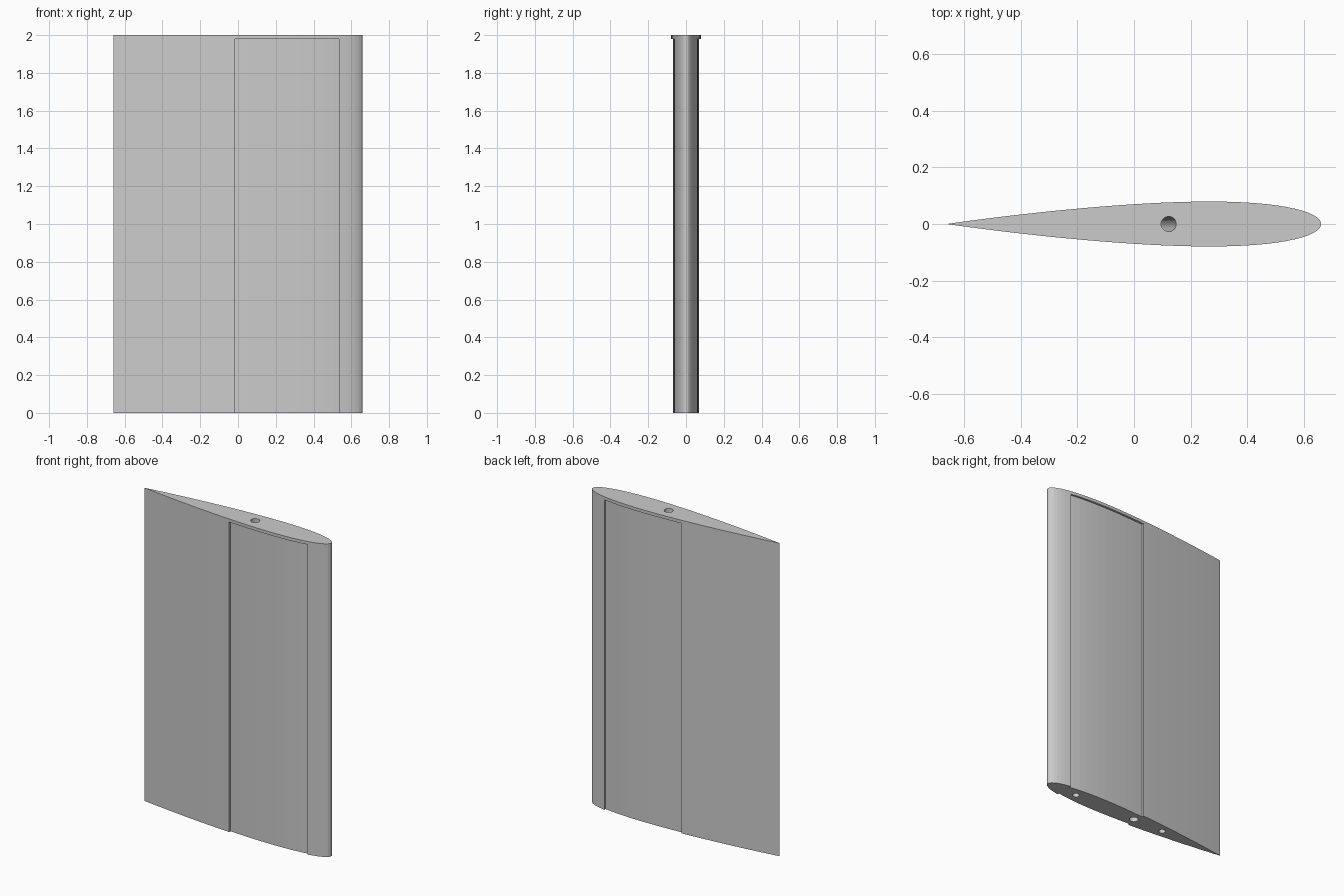
import bpy, bmesh, math
from mathutils import Vector

if "Cube" in bpy.data.objects:
    bpy.data.objects.remove(bpy.data.objects["Cube"])

CHORD, HEIGHT, LEDGE = 1.32, 2.0, 1.98
REC_A, REC_B, DEPTH = -0.015, 0.535, 0.013   # recessed panel: x range and depth

grey = bpy.data.materials.new("light_grey")
grey.diffuse_color = (0.6, 0.6, 0.6, 1)
grey.use_nodes = True
grey.node_tree.nodes["Principled BSDF"].inputs["Base Color"].default_value = grey.diffuse_color


def half_thickness(x):
    """Symmetric 12 percent wing section, leading edge at +x."""
    t = min(max((CHORD / 2 - x) / CHORD, 0), 1)
    return 0.6 * CHORD * (0.2969 * math.sqrt(t) - 0.126 * t - 0.3516 * t**2
                          + 0.2843 * t**3 - 0.1036 * t**4)


def outline(recessed):
    """Closed section; both versions have the same number of points."""
    n = 36
    xs = [CHORD / 2 * math.cos(math.pi * i / n) for i in range(1, n)]
    xs = [x for x in xs if min(abs(x - REC_A), abs(x - REC_B)) > 0.006]
    pts = [(x, half_thickness(x), REC_A < x < REC_B) for x in xs]
    for x in (REC_A, REC_B):      # doubled points form the panel steps
        pts += [(x, half_thickness(x), False), (x, half_thickness(x), True)]
    # order from leading to trailing edge, with each step the right way round
    pts.sort(key=lambda p: (-p[0], p[2] if p[0] == REC_B else not p[2]))
    side = [(x, y - DEPTH if recessed and r else y) for x, y, r in pts]
    return ([(CHORD / 2, 0)] + side + [(-CHORD / 2, 0)]
            + [(x, -y) for x, y in reversed(side)])


# Wing body: recessed section below, full section at the top rim
bm = bmesh.new()
rings = [[bm.verts.new((x, y, z)) for x, y in outline(rec)]
         for rec, z in ((True, 0), (True, LEDGE), (False, LEDGE), (False, HEIGHT))]
count = len(rings[0])
for lo, hi in zip(rings, rings[1:]):
    for i in range(count):
        j = (i + 1) % count
        bm.faces.new((lo[i], lo[j], hi[j], hi[i]))
bm.faces.new(list(reversed(rings[0])))
bm.faces.new(rings[-1])
bmesh.ops.remove_doubles(bm, verts=bm.verts[:], dist=1e-5)
bmesh.ops.recalc_face_normals(bm, faces=bm.faces[:])
mesh = bpy.data.meshes.new("wing_body")
bm.to_mesh(mesh)
bm.free()
wing = bpy.data.objects.new("wing_body", mesh)
bpy.context.collection.objects.link(wing)
mesh.materials.append(grey)


def drill(name, start, end, radius):
    """Cut a round hole along the line from start to end."""
    a, b = Vector(start), Vector(end)
    bpy.ops.mesh.primitive_cylinder_add(vertices=32, radius=radius,
                                        depth=(b - a).length, location=(a + b) / 2)
    cutter = bpy.context.object
    cutter.name = name
    cutter.rotation_euler = (b - a).to_track_quat('Z', 'Y').to_euler()
    cutter.hide_render = True
    cutter.data.materials.append(grey)
    mod = wing.modifiers.new(name, 'BOOLEAN')
    mod.operation, mod.solver, mod.object = 'DIFFERENCE', 'EXACT', cutter
    bpy.context.view_layer.objects.active = wing
    bpy.ops.object.modifier_apply(modifier=name)
    bpy.data.objects.remove(cutter)


# Slanted rod hole right through, and two pin holes in the underside
drill("rod_hole", (0.0, 0, -0.03), (0.124, 0, 2.03), 0.0265)
for px in (0.445, -0.215):
    drill("pin_hole", (px, 0, -0.05), (px, 0, 0.2), 0.02)
